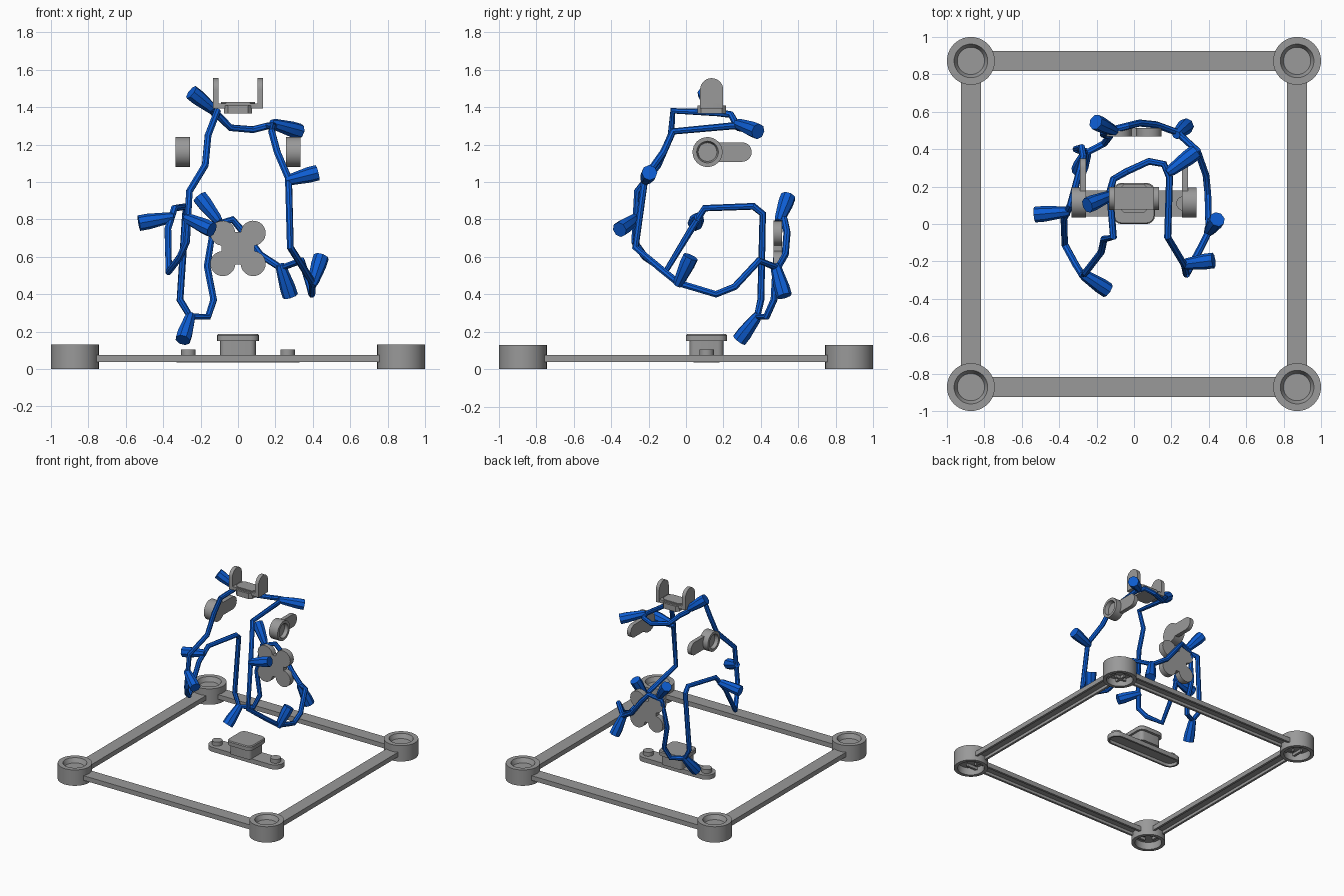
import bpy, bmesh
from math import sin, cos, pi, radians
from mathutils import Vector, Matrix

cube = bpy.data.objects.get("Cube")
if cube:
    bpy.data.objects.remove(cube, do_unlink=True)


def material(name, rgb):
    mat = bpy.data.materials.new(name)
    mat.use_nodes = True
    mat.diffuse_color = (*rgb, 1)
    mat.node_tree.nodes["Principled BSDF"].inputs["Base Color"].default_value = (*rgb, 1)
    return mat


GREY = material("grey plastic", (0.32, 0.32, 0.32))
BLUE = material("cable blue", (0.004, 0.11, 0.65))


def finish(name, mesh, mat):
    mesh.materials.clear()
    mesh.materials.append(mat)
    mesh.shade_smooth()
    mesh.set_sharp_from_angle(angle=radians(35))
    obj = bpy.data.objects.new(name, mesh)
    bpy.context.collection.objects.link(obj)
    return obj


def loft(name, rings, mat=GREY, matrix=Matrix(), recess=None):
    """Skin a stack of (outline, z) rings and cap both ends."""
    bm = bmesh.new()
    loops = [[bm.verts.new((x, y, z)) for x, y in pts] for pts, z in rings]
    count = len(loops[0])
    for low, high in zip(loops, loops[1:]):
        for i in range(count):
            j = (i + 1) % count
            bm.faces.new((low[i], low[j], high[j], high[i]))
    bottom = bm.faces.new(loops[0])
    bm.faces.new(loops[-1])
    bmesh.ops.recalc_face_normals(bm, faces=bm.faces)
    if recess:
        bmesh.ops.inset_individual(bm, faces=[bottom], thickness=recess[0])
        depth = Vector((0, 0, recess[1]))
        rim = list(bottom.verts)
        hole = bmesh.ops.extrude_discrete_faces(bm, faces=[bottom])["faces"][0]
        bmesh.ops.translate(bm, verts=list(hole.verts), vec=depth)
    bm.transform(matrix)
    bmesh.ops.recalc_face_normals(bm, faces=bm.faces)
    mesh = bpy.data.meshes.new(name)
    bm.to_mesh(mesh)
    bm.free()
    return finish(name, mesh, mat)


def arc(cx, cy, r, start, end, steps):
    angles = [radians(start + (end - start) * i / steps) for i in range(steps + 1)]
    return [(cx + r * cos(a), cy + r * sin(a)) for a in angles]


def circle(r, sides=32):
    return arc(0, 0, r, 0, 360, sides)[:-1]


def rounded(hx, hy, r, steps=4):
    pts = []
    for k, (sx, sy) in enumerate(((1, 1), (-1, 1), (-1, -1), (1, -1))):
        pts += arc(sx * (hx - r), sy * (hy - r), r, 90 * k, 90 * k + 90, steps)
    return pts


def lathe(name, profile, mat=GREY, matrix=Matrix(), sides=32):
    return loft(name, [(circle(r, sides), z) for r, z in profile], mat, matrix)


def prism(name, outline, z0, z1, matrix=Matrix(), recess=None):
    return loft(name, [(outline, z0), (outline, z1)], GREY, matrix, recess)


def move(x, y, z=0):
    return Matrix.Translation((x, y, z))


def turn(angle, axis):
    return Matrix.Rotation(radians(angle), 4, axis)


# Square frame: corner cups joined by bars with a channel underneath
C = 0.872
CUP = [(0.1, 0.06), (0.1, 0), (0.128, 0), (0.128, 0.13), (0.09, 0.13), (0.073, 0.095)]
CHANNEL = [(-.053, .037), (-.053, .075), (.053, .075), (.053, .037),
           (.035, .037), (.035, .06), (-.035, .06), (-.035, .037)]
stand_up = Matrix(((1, 0, 0, 0), (0, 0, 1, 0), (0, 1, 0, 0), (0, 0, 0, 1)))
for k in range(4):
    spin = turn(90 * k, 'Z')
    lathe(f"corner_cup_{k + 1}", CUP, matrix=spin @ move(C, C), sides=40)
    prism(f"frame_bar_{k + 1}", CHANNEL, -C, C, spin @ move(C, 0) @ stand_up)

# Central base: winged plate, neck, cap and lugs
YB = 0.11
prism("base_plate", rounded(0.33, 0.07, 0.069, 8), 0.035, 0.072, move(0, YB), (0.015, 0.025))
prism("base_neck", rounded(0.095, 0.09, 0.03), 0.07, 0.155, move(0, YB))
loft("base_cap", [(rounded(0.112, 0.11, 0.045), 0.15), (rounded(0.112, 0.11, 0.045), 0.18),
                  (rounded(0.106, 0.104, 0.04), 0.187)], matrix=move(0, YB))
for side, word in ((1, "left"), (-1, "right")):
    lathe(f"base_lug_{word}", [(0.039, 0.07), (0.039, 0.104)], matrix=move(side * 0.265, YB), sides=24)

# Side pieces: shallow dish on a thin rounded arm
for side, word in ((1, "left"), (-1, "right")):
    outward = move(side * 0.257, 0.115, 1.16) @ turn(side * 90, 'Y')
    lathe(f"ear_dish_{word}", [(0.08, 0), (0.08, 0.078), (0.058, 0.078), (0.05, 0.05)], matrix=outward)
    prism(f"ear_arm_{word}", rounded(0.052, 0.13, 0.0515, 8), 0, 0.033, outward @ move(0, 0.106))

# Top bracket: cross plate, block and two upright rounded tabs
YT = 0.137
prism("bracket_plate", rounded(0.134, 0.06, 0.01), 1.393, 1.42, move(0, YT))
prism("bracket_block", rounded(0.074, 0.076, 0.02, 1), 1.365, 1.41, move(0, YT))
prism("bracket_pad", rounded(0.09, 0.055, 0.025, 1), 1.415, 1.428, move(0, YT))
tab = [(-0.062, 0)] + arc(0, 0.1, 0.062, 180, 0, 14) + [(0.062, 0)]
upright = Matrix(((0, 0, 1, 0), (1, 0, 0, 0), (0, 1, 0, 0), (0, 0, 0, 1)))
for side, word in ((1, "left"), (-1, "right")):
    prism(f"bracket_tab_{word}", tab, -0.015, 0.015, move(side * 0.119, YT, 1.393) @ upright)

# Four-lobed back plate
clover = []
for k in range(4):
    a = 45 + 90 * k
    clover += arc(0.115 * cos(radians(a)), 0.115 * sin(radians(a)), 0.067, a - 130, a + 130, 16)
prism("back_clover", clover, -0.023, 0.023, move(0, 0.49, 0.645) @ turn(90, 'X'))

# Cable: one closed loop running through all the sensors
PATH = [(-.13, .17, 1.37), (-.11, -.07, 1.38), (-.16, -.08, 1.25), (-.175, -.15, 1.09),
        (-.26, -.26, .95), (-.275, -.275, .68), (-.31, -.22, .6), (-.37, -.11, .52),
        (-.375, .03, .75), (-.34, .1, .86), (-.27, .36, .87), (-.28, .41, .83),
        (-.31, .4, .37), (-.255, .38, .28), (-.16, .43, .28), (-.13, .47, .37),
        (-.165, .48, .55), (-.13, .5, .77), (-.03, .525, .8), (.03, .54, .73),
        (.12, .53, .61), (.23, .49, .54), (.34, .39, .58), (.385, .26, .44),
        (.395, .16, .4), (.4, -.04, .46), (.35, -.14, .54), (.28, -.27, .65),
        (.27, -.22, 1.02), (.21, -.12, 1.16), (.18, -.07, 1.27), (.19, .25, 1.3),
        (.16, .32, 1.3), (.08, .335, 1.28), (-.04, .28, 1.29), (-.11, .24, 1.36)]
curve = bpy.data.curves.new("cable_path", 'CURVE')
curve.dimensions = '3D'
curve.bevel_depth = 0.019
curve.bevel_resolution = 2
spline = curve.splines.new('POLY')
spline.points.add(len(PATH) - 1)
for point, co in zip(spline.points, PATH):
    point.co = (*co, 1)
spline.use_cyclic_u = True
temp = bpy.data.objects.new("cable_path", curve)
cable_mesh = bpy.data.meshes.new_from_object(temp)
bpy.data.objects.remove(temp)
finish("cable", cable_mesh, BLUE)

# Sensors: tapered plugs, each from its cable joint to its wide tip
PLUGS = [((-.13, .15, 1.385), (-.25, .1, 1.48)), ((.19, .28, 1.31), (.33, .385, 1.27)),
         ((.27, -.215, 1.01), (.425, -.195, 1.05)), ((-.27, -.27, .805), (-.14, -.355, .745)),
         ((-.36, .065, .81), (-.53, .05, .78)), ((-.255, .38, .28), (-.295, .285, .155)),
         ((-.11, .5, .8), (-.205, .545, .92)), ((.23, .48, .545), (.28, .525, .39)),
         ((.4, -.04, .46), (.445, .025, .6))]
for k, (root, tip) in enumerate(PLUGS):
    axis = Vector(tip) - Vector(root)
    aim = Matrix.Translation(root) @ axis.to_track_quat('Z', 'Y').to_matrix().to_4x4()
    size = axis.length
    lathe(f"sensor_plug_{k + 1}", [(0.022, -0.015), (0.03, 0.01), (0.042, size * 0.7), (0.042, size)],
          BLUE, aim, 8)
